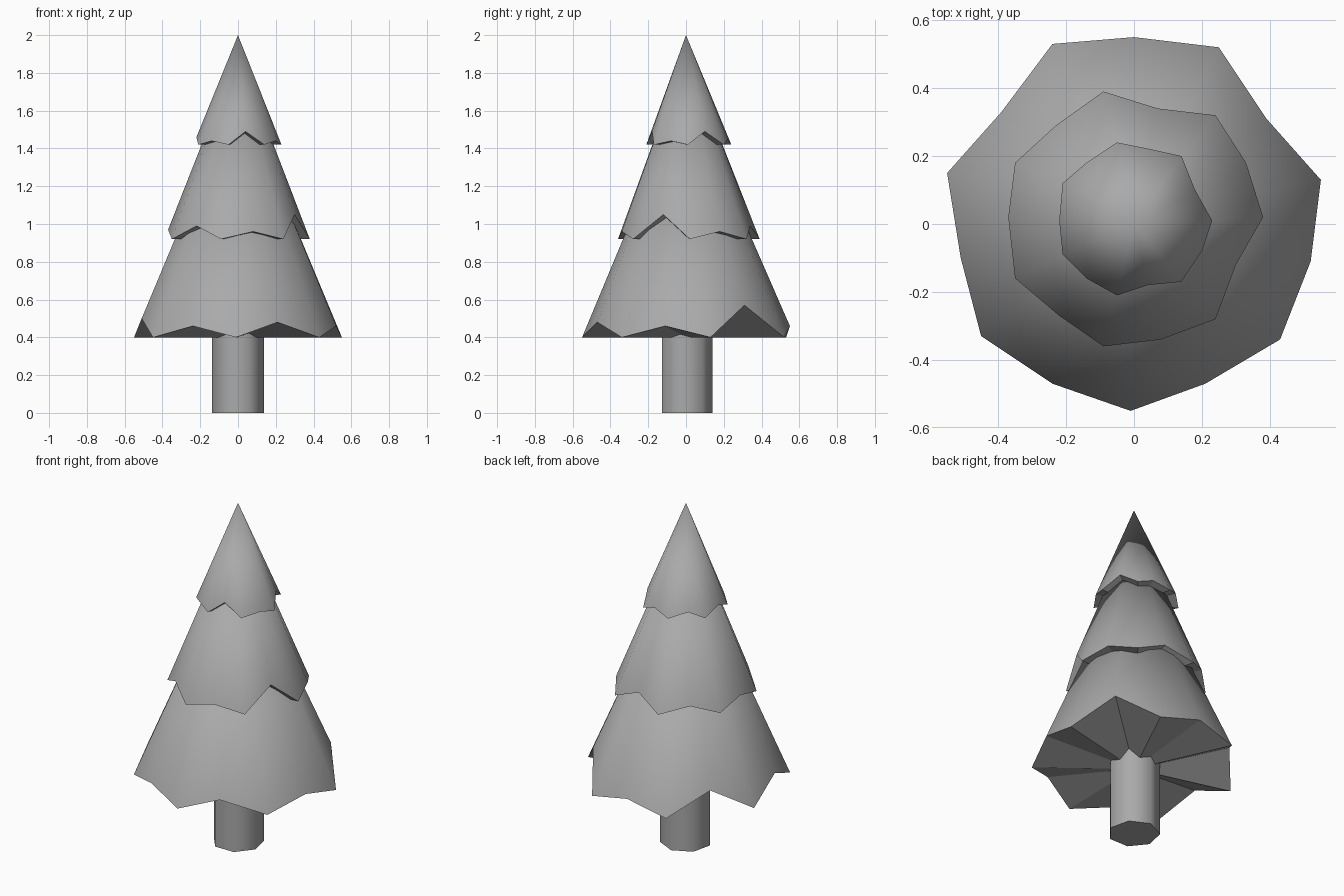
import bpy, bmesh, math

cube = bpy.data.objects.get("Cube")
if cube:
    bpy.data.objects.remove(cube, do_unlink=True)

grey = bpy.data.materials.new("plain_grey")
grey.use_nodes = True
color = (0.4, 0.4, 0.4, 1)
grey.diffuse_color = color
grey.node_tree.nodes["Principled BSDF"].inputs["Base Color"].default_value = color


def finish(name, bm):
    bmesh.ops.recalc_face_normals(bm, faces=bm.faces)
    mesh = bpy.data.meshes.new(name)
    bm.to_mesh(mesh)
    bm.free()
    mesh.materials.append(grey)
    obj = bpy.data.objects.new(name, mesh)
    bpy.context.collection.objects.link(obj)


def branch_tier(name, base, apex, rim, notches):
    """Jagged cone: rim points alternate between low tips and raised notches."""
    bm = bmesh.new()
    top = bm.verts.new((0, 0, apex))
    hub = bm.verts.new((0, 0, base))
    ring = []
    for i, (x, y) in enumerate(rim):
        z = notches[i // 2] if i % 2 else base
        ring.append(bm.verts.new((x, y, z)))
    for a, b in zip(ring, ring[1:] + ring[:1]):
        bm.faces.new((a, b, top)).smooth = True    # outer skin
        bm.faces.new((b, a, hub)).smooth = False   # faceted underside
    finish(name, bm)


# Three overlapping layers of branches
branch_tier("lower_branches", 0.4, 1.72, [
    (-0.01, -0.55), (0.21, -0.47), (0.43, -0.34), (0.52, -0.11), (0.55, 0.13),
    (0.39, 0.31), (0.25, 0.52), (0, 0.55), (-0.24, 0.53), (-0.39, 0.33),
    (-0.55, 0.15), (-0.51, -0.1), (-0.45, -0.33), (-0.24, -0.47)],
    [0.48, 0.46, 0.57, 0.46, 0.53, 0.5, 0.46])
branch_tier("middle_branches", 0.92, 1.91, [
    (-0.09, -0.36), (0.08, -0.34), (0.24, -0.28), (0.3, -0.12), (0.38, 0.02),
    (0.33, 0.18), (0.24, 0.32), (0.07, 0.34), (-0.09, 0.39), (-0.23, 0.29),
    (-0.35, 0.18), (-0.37, 0.02), (-0.35, -0.16), (-0.22, -0.27)],
    [0.96, 1.05, 0.96, 0.99, 0.97, 0.97, 0.99])
branch_tier("upper_branches", 1.42, 2, [
    (-0.05, -0.21), (0.04, -0.18), (0.14, -0.17), (0.2, -0.08), (0.23, 0.01),
    (0.18, 0.1), (0.14, 0.2), (0.05, 0.22), (-0.05, 0.24), (-0.14, 0.18),
    (-0.21, 0.12), (-0.22, 0.01), (-0.21, -0.09), (-0.14, -0.16)],
    [1.49, 1.44, 1.49, 1.45, 1.46, 1.46, 1.44])

# Seven-sided trunk
bm = bmesh.new()
sides = 7
bottom = []
for i in range(sides):
    angle = math.pi / 2 + math.tau * i / sides
    bottom.append(bm.verts.new((0.14 * math.cos(angle), 0.14 * math.sin(angle), 0)))
cap = bm.faces.new(bottom)
result = bmesh.ops.extrude_face_region(bm, geom=[cap], use_keep_orig=True)
for item in result["geom"]:
    if isinstance(item, bmesh.types.BMVert):
        item.co.z = 0.5
for face in bm.faces:
    face.smooth = len(face.verts) == 4
finish("trunk", bm)
